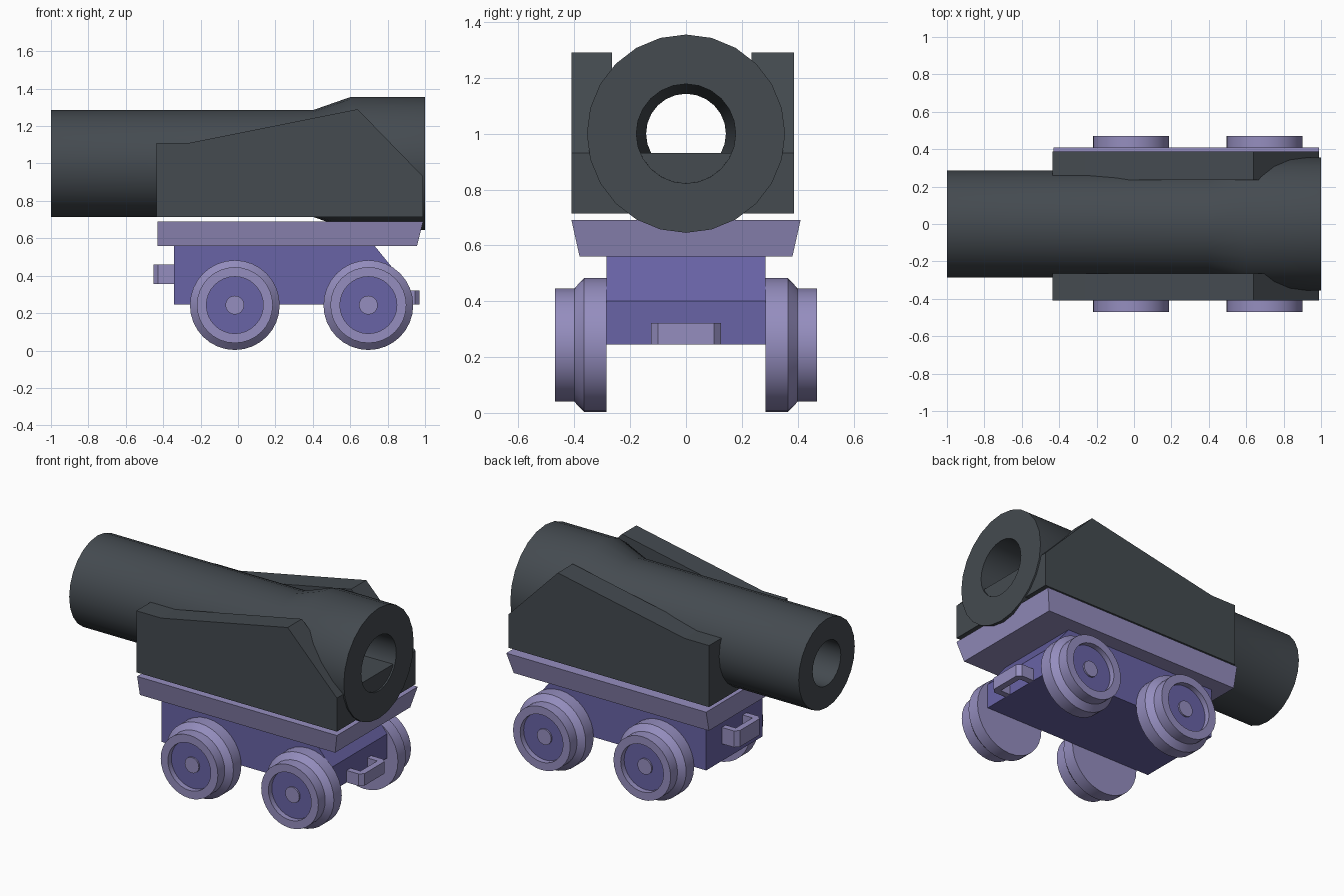
import bpy, bmesh
from math import sin, cos, tau, radians

cube = bpy.data.objects.get("Cube")
if cube:
    bpy.data.objects.remove(cube, do_unlink=True)


def material(name, rgb):
    m = bpy.data.materials.new(name)
    m.use_nodes = True
    colour = (*rgb, 1)
    m.diffuse_color = colour
    bsdf = m.node_tree.nodes["Principled BSDF"]
    bsdf.inputs["Base Color"].default_value = colour
    bsdf.inputs["Roughness"].default_value = 0.7
    return m


IRON = material("dark_iron", (0.058, 0.069, 0.08))
LAVENDER = material("lavender", (0.30, 0.27, 0.52))
PURPLE = material("deep_purple", (0.14, 0.125, 0.38))


def finish(name, bm, mats, smooth=False):
    bmesh.ops.recalc_face_normals(bm, faces=bm.faces)
    mesh = bpy.data.meshes.new(name)
    bm.to_mesh(mesh)
    bm.free()
    for m in mats:
        mesh.materials.append(m)
    obj = bpy.data.objects.new(name, mesh)
    bpy.context.collection.objects.link(obj)
    if smooth:
        bpy.ops.object.select_all(action="DESELECT")
        obj.select_set(True)
        bpy.context.view_layer.objects.active = obj
        bpy.ops.object.shade_smooth_by_angle(angle=radians(30))
    return obj


def prism(name, profile, low, high, mat, axis="y"):
    """Extrude an (x, z) profile along y, or an (x, y) profile along z."""
    bm = bmesh.new()
    place = (lambda p, d: (p[0], d, p[1])) if axis == "y" else (lambda p, d: (*p, d))
    ends = [[bm.verts.new(place(p, d)) for p in profile] for d in (low, high)]
    for ring in ends:
        bm.faces.new(ring)
    for i in range(len(profile)):
        j = (i + 1) % len(profile)
        bm.faces.new((ends[0][i], ends[0][j], ends[1][j], ends[1][i]))
    return finish(name, bm, [mat])


def lathe(name, profile, place, sides, mats, closed=False, painted=()):
    """Spin (distance, radius) points; painted lists segments in the second colour."""
    bm = bmesh.new()
    rings = []
    for d, r in profile:
        count = sides if r else 1
        rings.append([bm.verts.new(place(d, r * sin(tau * k / sides), r * cos(tau * k / sides)))
                      for k in range(count)])
    pairs = list(zip(rings, rings[1:]))
    if closed:
        pairs.append((rings[-1], rings[0]))
    for s, (a, b) in enumerate(pairs):
        for k in range(sides):
            n = (k + 1) % sides
            corners = [a[k % len(a)], a[n % len(a)], b[n % len(b)], b[k % len(b)]]
            face = bm.faces.new(list(dict.fromkeys(corners)))
            face.material_index = int(s in painted)
    return finish(name, bm, mats, smooth=True)


# Gun barrel with flared breech and tapered open bore
lathe("barrel",
      [(-1, 0.143), (-1, 0.285), (0.4, 0.285), (0.6, 0.355), (1, 0.355), (1, 0.178)],
      lambda d, u, v: (d, u, 1 + v), 24, [IRON], closed=True)

# Cradle: two cheeks joined by a floor block
cheek = [(-0.435, 0.715), (-0.435, 1.11), (-0.26, 1.11), (0.64, 1.29),
         (0.99, 0.93), (0.99, 0.715)]
prism("right_cheek", cheek, -0.41, -0.265, IRON)
prism("left_cheek", cheek, 0.235, 0.387, IRON)
prism("cradle_floor", [(-0.435, 0.715), (-0.435, 0.93), (0.99, 0.93), (0.99, 0.715)],
      -0.265, 0.235, IRON)

# Deck with undercut sides and end
deck = prism("deck", [(-0.43, 0.56), (-0.43, 0.69), (0.99, 0.69), (0.957, 0.56)],
             -0.41, 0.41, LAVENDER)
for v in deck.data.vertices:
    if v.co.z < 0.6:
        v.co.y *= 0.93

# Chassis with sloped end
prism("chassis", [(-0.343, 0.245), (-0.343, 0.56), (0.73, 0.56), (0.86, 0.40), (0.86, 0.245)],
      -0.285, 0.285, PURPLE)


# Coupling handles with clipped corners
def handle(name, x, way, low, high):
    outer = [(0, -0.125), (0.085, -0.125), (0.11, -0.10)]
    inner = [(0, -0.085), (0.07, -0.085)]
    half = outer + [(p[0], -p[1]) for p in reversed(outer)]
    half += inner_path(inner)
    prism(name, [(x + way * px, py) for px, py in half], low, high, LAVENDER, axis="z")


def inner_path(inner):
    return [(px, -py) for px, py in inner] + list(reversed(inner))


handle("front_handle", 0.86, 1, 0.245, 0.322)
handle("rear_handle", -0.343, -1, 0.355, 0.46)

# Flanged wheels with recessed faces and hubs
wheel = [(0.285, 0), (0.285, 0.24), (0.365, 0.24), (0.40, 0.203), (0.47, 0.203),
         (0.47, 0.152), (0.435, 0.152), (0.435, 0.05), (0.445, 0.05), (0.445, 0)]
for end, x in (("rear", -0.017), ("front", 0.697)):
    for side, sign in (("right", -1), ("left", 1)):
        lathe(f"{end}_{side}_wheel", wheel,
              lambda d, u, v: (x + u, sign * d, 0.243 + v),
              32, [LAVENDER, PURPLE], painted=(6,))
